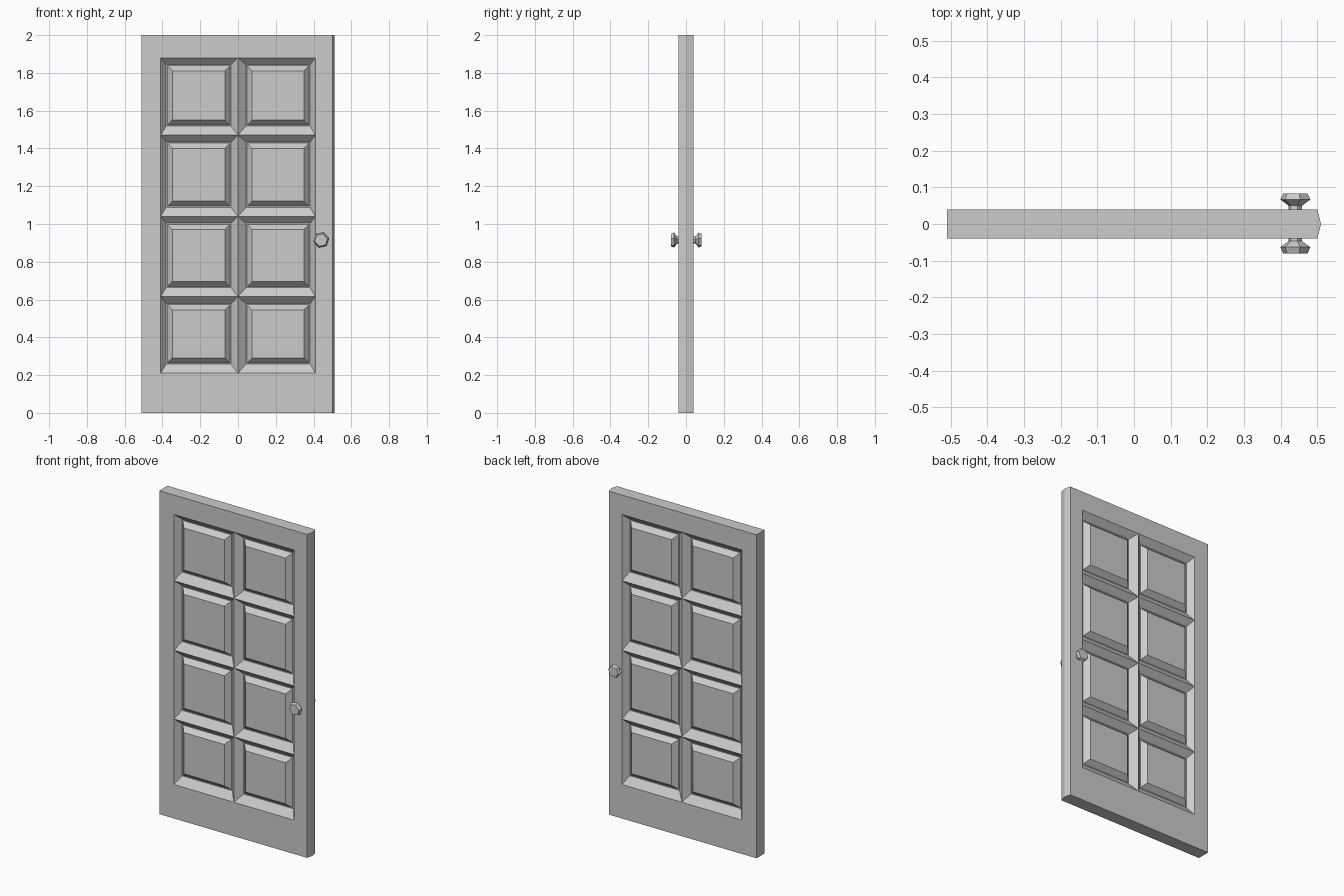
import bpy, bmesh, math

cube = bpy.data.objects.get("Cube")
if cube:
    bpy.data.objects.remove(cube, do_unlink=True)

grey = bpy.data.materials.new("plain_grey")
grey.use_nodes = True
colour = (0.6, 0.6, 0.6, 1)
grey.diffuse_color = colour
grey.node_tree.nodes["Principled BSDF"].inputs["Base Color"].default_value = colour


def finish(bm, name):
    bmesh.ops.remove_doubles(bm, verts=bm.verts[:], dist=0.0005)
    bmesh.ops.recalc_face_normals(bm, faces=bm.faces[:])
    mesh = bpy.data.meshes.new(name)
    bm.to_mesh(mesh)
    bm.free()
    mesh.materials.append(grey)
    obj = bpy.data.objects.new(name, mesh)
    bpy.context.collection.objects.link(obj)
    return obj


def add_face(bm, points):
    bm.faces.new([bm.verts.new(p) for p in points])


def rect(x0, x1, z0, z1, y):
    return [(x0, y, z0), (x1, y, z0), (x1, y, z1), (x0, y, z1)]


def band(bm, a, b):
    """Join two matching rings with quads."""
    n = len(a)
    for i in range(n):
        j = (i + 1) % n
        add_face(bm, [a[i], a[j], b[j], b[i]])


HALF = 0.04
GROOVE = 0.036   # depth of the groove round each panel
PANEL = 0.006    # depth of the raised panel face
BEVEL = 0.033
xs = [-0.51, -0.41, 0, 0.41, 0.5]
zs = [0, 0.21, 0.615, 1.04, 1.47, 1.88, 2]


def panel(bm, x0, x1, z0, z1, side):
    """Sloped frame, narrow groove and raised panel."""
    left, right = (0.03, 0.037) if x0 < 0 else (0.042, 0.028)
    gx0, gx1, gz0, gz1 = x0 + left, x1 - right, z0 + 0.048, z1 - 0.036
    rings = [rect(x0, x1, z0, z1, side * HALF),
             rect(gx0, gx1, gz0, gz1, side * (HALF - GROOVE))]
    for inset, depth in ((0.006, GROOVE), (BEVEL, PANEL)):
        rings.append(rect(gx0 + inset, gx1 - inset, gz0 + inset, gz1 - inset,
                          side * (HALF - depth)))
    for a, b in zip(rings, rings[1:]):
        band(bm, a, b)
    add_face(bm, rings[-1])


def perimeter(y, right):
    """Outline of the door, with a point at every grid line."""
    line = xs[:-1] + [right]
    return ([(x, y, zs[0]) for x in line] + [(right, y, z) for z in zs[1:]] +
            [(x, y, zs[-1]) for x in line[-2::-1]] +
            [(xs[0], y, z) for z in zs[-2:0:-1]])


# Door leaf with eight panels on each side and a pointed closing edge
bm = bmesh.new()
for side in (-1, 1):
    for i in range(len(xs) - 1):
        for k in range(len(zs) - 1):
            cell = (xs[i], xs[i + 1], zs[k], zs[k + 1])
            if i in (1, 2) and 0 < k < 5:
                panel(bm, *cell, side)
            else:
                add_face(bm, rect(*cell, side * HALF))
    band(bm, perimeter(side * HALF, 0.5), perimeter(0, 0.51))
finish(bm, "door_leaf")


# Six-sided knobs: radius and distance from the middle of the door
def knob(name, side, profile):
    bm = bmesh.new()
    rings = []
    for r, y in profile:
        angles = [math.radians(60 * i + 12) for i in range(6)]
        rings.append([(0.44 + r * math.cos(a), side * y, 0.915 + r * math.sin(a))
                      for a in angles])
    for a, b in zip(rings, rings[1:]):
        band(bm, a, b)
    add_face(bm, rings[0])
    add_face(bm, rings[-1])
    finish(bm, name)


knob("front_knob", -1, [(0.019, 0.03), (0.019, 0.047), (0.042, 0.063), (0.034, 0.08)])
knob("back_knob", 1, [(0.019, 0.03), (0.019, 0.05), (0.042, 0.067), (0.034, 0.083)])
